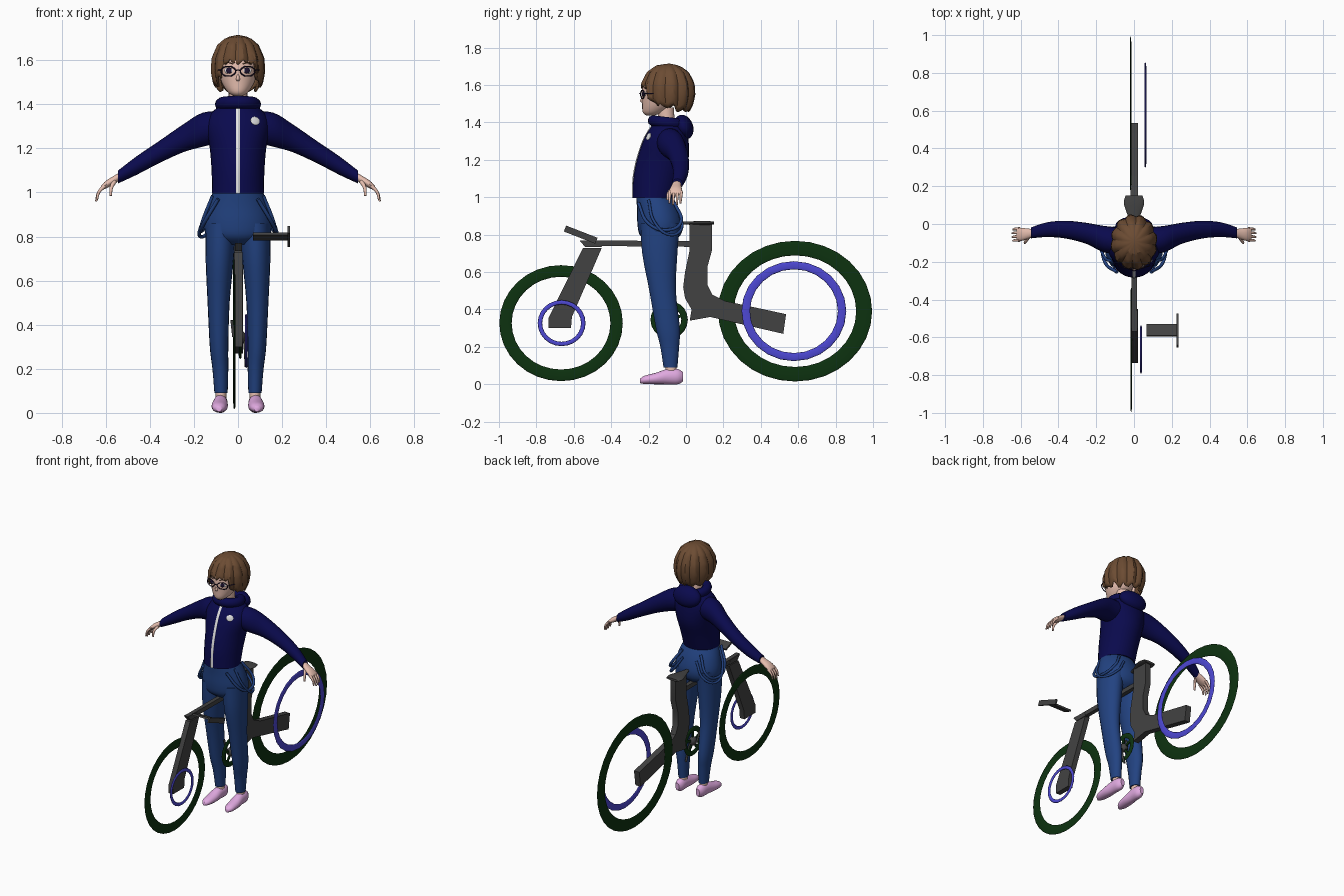
import bpy, bmesh, math
from mathutils import Vector

cube = bpy.data.objects.get("Cube")
if cube:
    bpy.data.objects.remove(cube, do_unlink=True)


def material(name, r, g, b):
    m = bpy.data.materials.new(name)
    m.use_nodes = True
    m.diffuse_color = (r, g, b, 1)
    m.node_tree.nodes["Principled BSDF"].inputs["Base Color"].default_value = (r, g, b, 1)
    return m


NAVY = material("navy_cloth", .003, .003, .075)
DENIM = material("denim", .016, .055, .22)
HAIR = material("brown_hair", .15, .072, .033)
SKIN = material("skin", .8, .52, .43)
PINK = material("pink_shoe", .75, .4, .75)
GREEN = material("dark_green_tyre", .004, .032, .005)
BLUE = material("blue_rim", .075, .065, .65)
GREY = material("dark_grey_frame", .055, .055, .055)
WHITE = material("white_trim", .8, .8, .8)
DARK = material("near_black", .012, .006, .03)


def finish(ob, name, mat, angle=50):
    ob.name = name
    ob.data.materials.clear()
    ob.data.materials.append(mat)
    bpy.ops.object.select_all(action='DESELECT')
    ob.select_set(True)
    bpy.context.view_layer.objects.active = ob
    if ob.type == 'MESH':
        bpy.ops.object.shade_smooth_by_angle(angle=math.radians(angle))
    return ob


def from_bmesh(bm, name, mat, angle=50):
    bmesh.ops.recalc_face_normals(bm, faces=bm.faces)
    me = bpy.data.meshes.new(name)
    bm.to_mesh(me)
    bm.free()
    ob = bpy.data.objects.new(name, me)
    bpy.context.collection.objects.link(ob)
    return finish(ob, name, mat, angle)


def smooth_rings(rings, steps=4):
    """Catmull-Rom refinement of a list of section rings."""
    out, last = [], len(rings) - 1
    for i in range(last):
        p = [rings[max(0, min(last, i + k))] for k in (-1, 0, 1, 2)]
        for j in range(steps):
            t = j / steps
            out.append([b + t / 2 * (c - a + t * (2 * a - 5 * b + 4 * c - d + t * (3 * (b - c) + d - a)))
                        for a, b, c, d in zip(*p)])
    return out + [list(rings[-1])]


def loft(name, mat, rings, axis='z', side=1, segs=20):
    """Skin elliptical rings (x, y, z, radius, radius) set across an axis."""
    bm = bmesh.new()
    loops = []
    for x, y, z, a, b in smooth_rings(rings):
        loop = []
        for k in range(segs):
            u, v = a * math.cos(2 * math.pi * k / segs), b * math.sin(2 * math.pi * k / segs)
            off = {'z': (u, v, 0), 'x': (0, u, v), 'y': (u, 0, v)}[axis]
            loop.append(bm.verts.new((side * (x + off[0]), y + off[1], z + off[2])))
        loops.append(loop)
    for p, q in zip(loops, loops[1:]):
        for k in range(segs):
            bm.faces.new((p[k], p[(k + 1) % segs], q[(k + 1) % segs], q[k]))
    bm.faces.new(loops[0])
    bm.faces.new(loops[-1])
    return from_bmesh(bm, name, mat)


def tube(name, mat, points, radius, side=1, cyclic=False, tip=1):
    cu = bpy.data.curves.new(name, 'CURVE')
    cu.dimensions, cu.bevel_depth, cu.bevel_resolution = '3D', radius, 2
    cu.resolution_u, cu.use_fill_caps = 6, True
    sp = cu.splines.new('BEZIER')
    sp.bezier_points.add(len(points) - 1)
    for i, (bp, (x, y, z)) in enumerate(zip(sp.bezier_points, points)):
        bp.co = (side * x, y, z)
        bp.handle_left_type = bp.handle_right_type = 'AUTO'
        bp.radius = 1 + (tip - 1) * i / (len(points) - 1)
    sp.use_cyclic_u = cyclic
    ob = bpy.data.objects.new(name, cu)
    bpy.context.collection.objects.link(ob)
    return finish(ob, name, mat)


def ball(name, mat, loc, scale, rot=(0, 0, 0)):
    bpy.ops.mesh.primitive_uv_sphere_add(segments=20, ring_count=12, location=loc, rotation=rot)
    bpy.context.object.scale = scale
    return finish(bpy.context.object, name, mat)


def box(name, mat, loc, size, rot=(0, 0, 0)):
    bpy.ops.mesh.primitive_cube_add(size=1, location=loc, rotation=rot)
    bpy.context.object.scale = size
    return finish(bpy.context.object, name, mat, 30)


def hoop(name, mat, loc, outer_y, outer_z, width, thick, segs=32):
    """Flattened ring standing in the y-z plane."""
    mid, minor = outer_y - width / 2, width / 2
    bpy.ops.mesh.primitive_torus_add(major_radius=mid, minor_radius=minor, major_segments=segs,
                                     minor_segments=8, location=loc, rotation=(0, math.pi / 2, 0))
    bpy.context.object.scale = (outer_z / outer_y, 1, thick / width)
    return finish(bpy.context.object, name, mat)


def plate(name, mat, outline, x0, x1):
    """Extrude a side outline of (y, z) points across x."""
    bm = bmesh.new()
    face = bm.faces.new([bm.verts.new((x0, y, z)) for y, z in outline])
    ext = bmesh.ops.extrude_face_region(bm, geom=[face])
    moved = [v for v in ext["geom"] if isinstance(v, bmesh.types.BMVert)]
    bmesh.ops.translate(bm, verts=moved, vec=(x1 - x0, 0, 0))
    return from_bmesh(bm, name, mat, 30)


# Bicycle wheels and rims
hoop("front_tyre", GREEN, (-.015, -.668, .327), .33, .31, .066, .008)
hoop("rear_tyre", GREEN, (-.018, .583, .391), .412, .376, .085, .008)
hoop("front_rim", BLUE, (.037, -.665, .327), .128, .123, .024, .01, 24)
hoop("rear_rim", BLUE, (.06, .577, .391), .28, .267, .045, .01, 24)

# Bicycle frame
plate("fork", GREY, [(-.55, .73), (-.45, .73), (-.61, .36), (-.615, .3), (-.735, .3), (-.735, .355)], -.015, .02)
plate("stem", GREY, [(-.57, .77), (-.46, .765), (-.45, .735), (-.54, .735)], -.014, .018)
plate("top_tube", GREY, [(-.56, .77), (.03, .765), (.03, .735), (-.54, .74)], -.012, .016)
plate("seat_post_and_chainstay", GREY,
      [(.02, .86), (.14, .86), (.14, .72), (.115, .63), (.115, .53), (.14, .48), (.21, .445), (.535, .375),
       (.52, .27), (.13, .36), (.02, .34), (.03, .4), (-.005, .46), (-.015, .52), (-.005, .6), (.02, .72)],
      -.018, .022)
loft("saddle", GREY, [(0, -.015, .862, .012, .008), (0, .05, .862, .035, .01), (0, .11, .862, .054, .011),
                      (0, .15, .862, .045, .008)], 'y')
tilt = (-.37, 0, 0)
box("handlebar_stem", GREY, (.15, -.563, .8), (.165, .065, .012), tilt)
box("handlebar_grip", GREY, (.23, -.563, .8), (.01, .18, .034), tilt)

# Chainring, cranks and pedals
hoop("chainring", GREEN, (.01, -.09, .345), .1, .1, .035, .014, 20)
ball("crank_hub", GREY, (.01, -.09, .345), (.025, .03, .03))
for i in range(5):
    a = 2 * math.pi * i / 5
    box("chainring_spoke", GREEN, (.01, -.09 + .045 * math.sin(a), .345 + .045 * math.cos(a)),
        (.008, .016, .08), (-a, 0, 0))
tube("crank_arm", GREY, [(.028, -.09, .345), (.034, -.07, .27), (.036, -.05, .21)], .007)
tube("crank_arm_far", GREY, [(-.02, -.09, .345), (-.028, -.11, .42)], .007)

# Jacket body, zip and badge
body = [(0, -.172, .995, .117, .112), (0, -.152, 1.1, .12, .13), (0, -.125, 1.2, .128, .138),
        (0, -.108, 1.3, .145, .122), (0, -.1, 1.36, .122, .098), (0, -.1, 1.41, .058, .06)]
loft("jacket_body", NAVY, body, segs=28)
loft("zip", WHITE, [(0, y - b, z, .009, .004) for x, y, z, a, b in body], segs=8)
ball("chest_badge", WHITE, (.078, -.2, 1.325), (.023, .005, .02), (-.3, 0, .5))
bpy.ops.mesh.primitive_torus_add(major_radius=.075, minor_radius=.03, major_segments=28, minor_segments=10,
                                 location=(0, -.1, 1.4), rotation=(-.12, 0, 0))
finish(bpy.context.object, "collar", NAVY)
ball("hood", NAVY, (0, -.012, 1.375), (.1, .05, .068), (.35, 0, 0))

# Jeans seat
loft("jeans_hips", DENIM, [(0, -.172, 1.01, .11, .095), (0, -.15, .94, .138, .112), (0, -.138, .86, .154, .122),
                           (0, -.138, .8, .14, .11), (0, -.138, .765, .07, .07)], segs=28)

# Limbs and hanging straps on both sides
for s, tag in ((1, "left"), (-1, "right")):
    loft(tag + "_sleeve", NAVY, [(.06, -.09, 1.3, .07, .07), (.16, -.08, 1.285, .07, .077),
                                 (.25, -.05, 1.245, .056, .063), (.36, -.03, 1.182, .047, .05),
                                 (.46, -.03, 1.122, .039, .042), (.545, -.047, 1.07, .029, .029)], 'x', s)
    loft(tag + "_hand", SKIN, [(.53, -.047, 1.078, .02, .018), (.565, -.052, 1.055, .028, .02),
                               (.6, -.055, 1.035, .035, .018), (.622, -.055, 1.02, .03, .01)], 'x', s, 14)
    for i in range(4):
        y, reach = -.085 + .02 * i, .008 if i in (1, 2) else 0
        tube(tag + "_finger", SKIN, [(.605, y, 1.03), (.632, y - .002, 1.0), (.64 + reach / 2, y - .004, .968 - reach)],
             .009, s, tip=.55)
    tube(tag + "_thumb", SKIN, [(.56, -.07, 1.05), (.575, -.095, 1.02), (.578, -.1, .985)], .01, s, tip=.6)
    loft(tag + "_jeans_leg", DENIM, [(.078, -.138, .86, .07, .105), (.083, -.14, .7, .064, .094),
                                     (.088, -.125, .5, .05, .071), (.086, -.097, .3, .042, .064),
                                     (.08, -.087, .2, .036, .05), (.077, -.083, .09, .03, .037)], 'z', s)
    loft(tag + "_ankle", SKIN, [(.077, -.08, .1, .024, .028), (.077, -.08, .05, .024, .03)], 'z', s, 12)
    loft(tag + "_shoe", PINK, [(.086, -.245, .018, .012, .012), (.086, -.22, .024, .03, .022),
                               (.083, -.16, .031, .037, .031), (.08, -.1, .041, .033, .041),
                               (.078, -.045, .041, .03, .041), (.078, -.016, .04, .014, .025)], 'y', s, 16)
    tube(tag + "_strap", DENIM, [(.09, -.255, .97), (.155, -.2, .86), (.167, -.11, .825), (.14, -.03, .86),
                                 (.07, -.06, .97)], .009, s)
    tube(tag + "_strap_low", DENIM, [(.115, -.2, .985), (.16, -.17, .87), (.172, -.09, .8), (.12, -.025, .83),
                                     (.05, -.04, .93)], .008, s)
    # Eyes, brows, ears and spectacle parts
    ball(tag + "_eye_white", WHITE, (s * .041, -.224, 1.553), (.022, .007, .014), (0, 0, s * .35))
    ball(tag + "_iris", DARK, (s * .041, -.228, 1.553), (.014, .006, .014), (0, 0, s * .35))
    ball(tag + "_ear", SKIN, (s * .09, -.12, 1.535), (.012, .02, .028))
    tube(tag + "_brow", HAIR, [(.022, -.236, 1.583), (.045, -.23, 1.589), (.062, -.214, 1.581)], .002, s)
    rim = [(.044 + .033 * math.cos(a), -.243 + .02 * (.5 + .5 * math.cos(a)), 1.55 + .022 * math.sin(a))
           for a in (k * math.pi / 4 for k in range(8))]
    tube(tag + "_lens_rim", DARK, rim, .0028, s, True)
    tube(tag + "_glasses_arm", DARK, [(.077, -.223, 1.555), (.094, -.18, 1.555), (.096, -.11, 1.55)], .0028, s)
tube("glasses_bridge", DARK, [(-.011, -.243, 1.552), (0, -.248, 1.556), (.011, -.243, 1.552)], .0028)

# Head and neck
loft("neck", SKIN, [(0, -.1, 1.36, .042, .042), (0, -.11, 1.48, .042, .045)])
loft("head", SKIN, [(0, -.192, 1.437, .018, .02), (0, -.175, 1.455, .046, .056), (0, -.152, 1.5, .075, .083),
                    (0, -.143, 1.56, .089, .094), (0, -.135, 1.62, .088, .09), (0, -.13, 1.67, .05, .05)], segs=24)
loft("nose", SKIN, [(0, -.226, 1.54, .005, .008), (0, -.234, 1.515, .009, .013), (0, -.228, 1.504, .006, .006)], segs=10)
tube("mouth", DARK, [(-.02, -.226, 1.479), (0, -.231, 1.482), (.02, -.226, 1.479)], .002)

# Hair: a ridged shell whose jagged hem rises over the face
profile = [(1.715, .0), (1.705, .42), (1.67, .76), (1.61, .97), (1.55, 1), (1.5, .93), (1.44, .74)]


def spread(z):
    for (z0, s0), (z1, s1) in zip(profile, profile[1:]):
        if z >= z1:
            return s0 + (s1 - s0) * (z0 - z) / (z0 - z1)
    return profile[-1][1]


bm = bmesh.new()
count, rows, grid = 60, 12, []
for k in range(count):
    ang = 2 * math.pi * k / count
    front = math.degrees(min(ang, 2 * math.pi - ang))
    hem = 1.58 if front < 38 else 1.505 if front < 62 else 1.475 if front < 110 else 1.455
    hem += (.0, .012, .024, .012, .004)[k % 5]
    ridge = (1.0, 1.035, 1.05, 1.02, .96)[k % 5]
    column = []
    for j in range(1, rows + 1):
        z = 1.715 - (1.715 - hem) * (j / rows) ** 1.4
        r = spread(z) * ridge
        column.append(bm.verts.new((.12 * r * math.sin(ang), -.097 - .143 * r * math.cos(ang), z)))
    grid.append(column)
crown = bm.verts.new((0, -.09, 1.715))
for k in range(count):
    p, q = grid[k], grid[(k + 1) % count]
    bm.faces.new((crown, p[0], q[0]))
    for j in range(rows - 1):
        bm.faces.new((p[j], p[j + 1], q[j + 1], q[j]))
hair = from_bmesh(bm, "hair", HAIR, 25)
shell = hair.modifiers.new("thickness", 'SOLIDIFY')
shell.thickness, shell.offset = .01, -1
